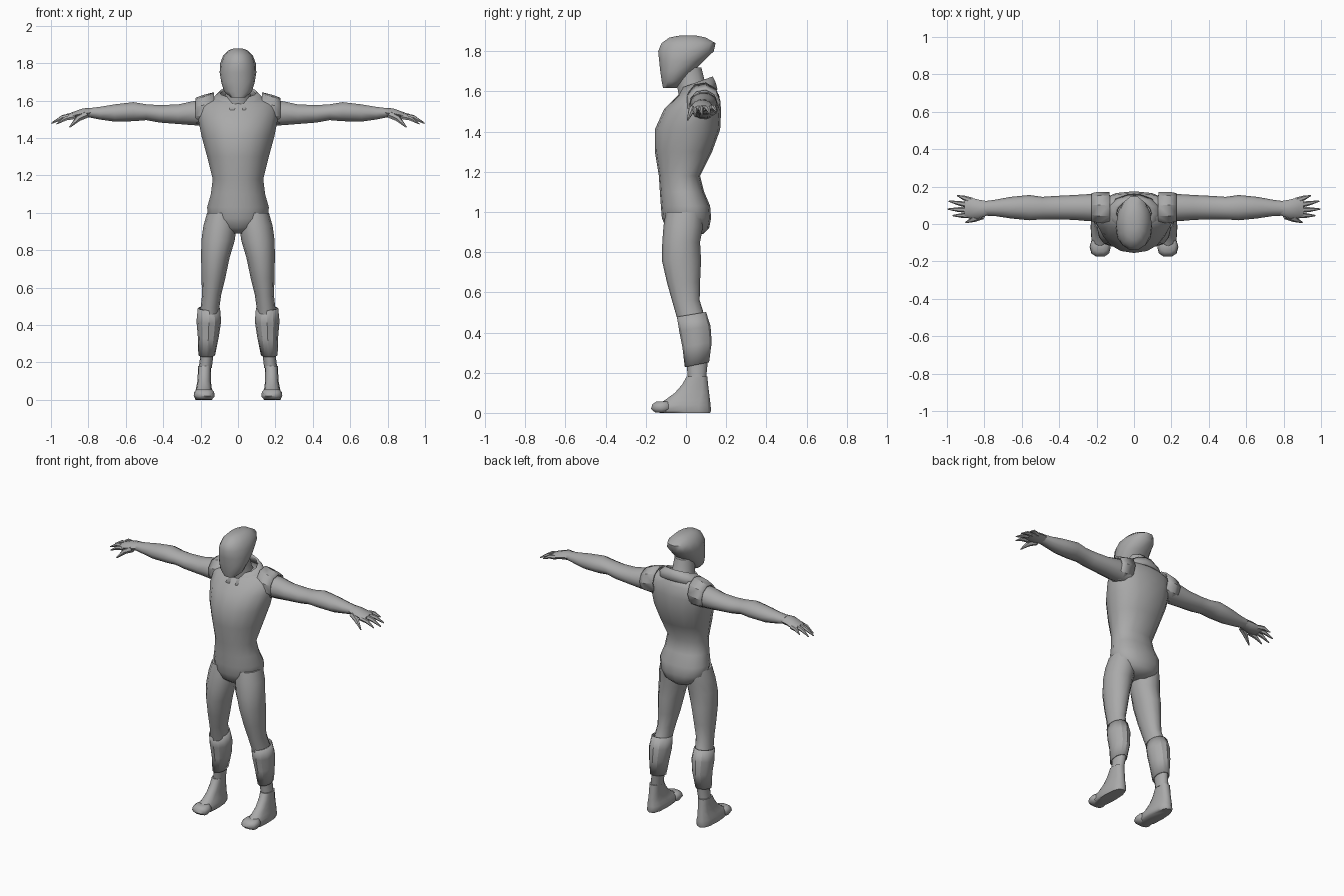
import bpy, bmesh, math
from mathutils import Vector

if "Cube" in bpy.data.objects:
    bpy.data.objects.remove(bpy.data.objects["Cube"])

grey = bpy.data.materials.new("clay_grey")
grey.use_nodes = True
tone = (0.4, 0.4, 0.4, 1)
grey.diffuse_color = tone
grey.node_tree.nodes["Principled BSDF"].inputs["Base Color"].default_value = tone


def loft(name, rings, axis="z", sides=12, power=1.0, taper=0.0, slant=0.0,
         caps=True, thick=0.0, angle=50, mirror=False):
    """Skin rings (position, low a, high a, low b, high b) stacked along an axis."""
    bm = bmesh.new()
    loops = []
    for t, a0, a1, b0, b1 in rings:
        loop = []
        for i in range(sides):
            ang = 2 * math.pi * i / sides
            c, s = math.cos(ang), math.sin(ang)
            c = math.copysign(abs(c) ** power, c)
            s = math.copysign(abs(s) ** power, s)
            c *= 1 - taper * max(0, -s)          # narrower towards the front
            a = (a0 + a1) / 2 + c * (a1 - a0) / 2
            b = (b0 + b1) / 2 + s * (b1 - b0) / 2
            h = t + slant * s
            loop.append(bm.verts.new((a, b, h) if axis == "z" else (h, a, b)))
        loops.append(loop)
    for lo, hi in zip(loops, loops[1:]):
        for i in range(sides):
            j = (i + 1) % sides
            bm.faces.new((lo[i], lo[j], hi[j], hi[i]))
    if caps:
        bm.faces.new(loops[0][::-1])
        bm.faces.new(loops[-1])
    bmesh.ops.recalc_face_normals(bm, faces=bm.faces)
    return finish(name, bm, thick, angle, mirror)


def finish(name, bm, thick=0.0, angle=50, mirror=False):
    mesh = bpy.data.meshes.new(name)
    bm.to_mesh(mesh)
    bm.free()
    obj = bpy.data.objects.new(name, mesh)
    bpy.context.collection.objects.link(obj)
    mesh.materials.append(grey)
    bpy.ops.object.select_all(action="DESELECT")
    obj.select_set(True)
    bpy.context.view_layer.objects.active = obj
    bpy.ops.object.shade_smooth_by_angle(angle=math.radians(angle))
    if thick:
        obj.modifiers.new("thickness", "SOLIDIFY").thickness = thick
    if mirror:
        obj.modifiers.new("mirror", "MIRROR")
    return obj


def finger(name, base, tip, radius):
    """Tapered, slightly arched digit ending in a point."""
    bm = bmesh.new()
    base, tip = Vector(base), Vector(tip)
    mid = (base + tip) / 2 + Vector((0, 0, radius * 0.6))
    side = (tip - base).cross(Vector((0, 0, 1))).normalized()
    up = side.cross(tip - base).normalized()
    loops = []
    for p, r in ((base, radius), (mid, radius * 0.8), (tip, radius * 0.2)):
        loops.append([bm.verts.new(p + r * (side * math.cos(k * math.pi / 3) +
                                            up * math.sin(k * math.pi / 3))) for k in range(6)])
    for lo, hi in zip(loops, loops[1:]):
        for i in range(6):
            j = (i + 1) % 6
            bm.faces.new((lo[i], lo[j], hi[j], hi[i]))
    bm.faces.new(loops[-1])
    bmesh.ops.recalc_face_normals(bm, faces=bm.faces)
    finish(name, bm, mirror=True)


def centred(rows):
    return [(z, -w, w, y0, y1) for z, w, y0, y1 in rows]


# Trunk from crotch to shoulders
loft("torso", centred([
    (.89, .06, -.06, .085), (.92, .125, -.1, .115), (.97, .16, -.12, .125), (1.03, .165, -.125, .12),
    (1.1, .145, -.13, .09), (1.18, .135, -.135, .07), (1.3, .165, -.155, .13),
    (1.41, .195, -.155, .17), (1.51, .215, -.11, .175), (1.58, .215, -.04, .165),
    (1.62, .13, .0, .14)]), sides=16, power=.85, taper=.2)

# Neck and visor-like head
loft("neck", centred([(1.58, .085, -.04, .13), (1.64, .065, -.05, .1), (1.72, .06, -.07, .08)]), sides=10)
loft("head", centred([
    (1.617, .04, -.115, -.045), (1.65, .075, -.122, -.01), (1.7, .09, -.13, .04),
    (1.75, .098, -.136, .09), (1.8, .095, -.142, .142), (1.84, .08, -.125, .15),
    (1.868, .052, -.085, .1), (1.878, .025, -.03, .05)]), sides=14, power=.95)

# Torn vest edges: collar and shoulder openings
loft("collar", centred([(1.58, .16, -.07, .16), (1.615, .135, -.035, .15), (1.645, .1, -.03, .135)]),
     slant=.03, sides=14, caps=False, thick=.012, angle=30)
loft("shoulder_flap", [(.13, .0, .17, 1.47, 1.645), (.19, .0, .172, 1.46, 1.63),
                       (.228, .01, .165, 1.47, 1.615)],
     axis="x", sides=9, caps=False, thick=.01, angle=30, mirror=True)

# Arms and hands
loft("arm", [
    (.14, .02, .16, 1.46, 1.6), (.24, .015, .16, 1.465, 1.6), (.32, .022, .155, 1.472, 1.582),
    (.42, .025, .15, 1.48, 1.578), (.49, .025, .145, 1.493, 1.582), (.56, .02, .155, 1.487, 1.594),
    (.66, .03, .145, 1.485, 1.582), (.74, .042, .13, 1.497, 1.568), (.8, .045, .122, 1.51, 1.56)],
    axis="x", sides=10, mirror=True)
loft("palm", [(.77, .05, .12, 1.512, 1.562), (.83, .03, .13, 1.505, 1.558),
              (.88, .032, .142, 1.5, 1.54), (.905, .04, .14, 1.505, 1.53)],
     axis="x", sides=8, mirror=True)
for n, base, tip in (("index", (.87, .046, 1.515), (.97, .045, 1.475)),
                     ("middle", (.88, .074, 1.52), (.997, .08, 1.478)),
                     ("ring", (.88, .1, 1.52), (.99, .122, 1.485)),
                     ("little", (.87, .126, 1.52), (.945, .152, 1.5))):
    finger(n + "_finger", base, tip, .016)
finger("thumb", (.81, .045, 1.525), (.9, .008, 1.458), .02)

# Legs
loft("leg", [
    (.17, .14, .21, .01, .1), (.25, .13, .2, .002, .108), (.35, .108, .207, -.012, .122),
    (.42, .095, .21, -.03, .12), (.49, .1, .2, -.05, .09), (.56, .09, .192, -.07, .068),
    (.65, .068, .195, -.095, .07), (.76, .045, .197, -.12, .075), (.85, .018, .196, -.118, .07),
    (.93, .006, .185, -.112, .085), (1.0, .01, .165, -.1, .09)], sides=12, mirror=True)

# Ragged wraps around the calves
loft("calf_wrap", [
    (.24, .122, .212, -.006, .115), (.34, .102, .215, -.018, .128), (.42, .09, .222, -.034, .122),
    (.49, .096, .215, -.045, .1)], slant=.012, sides=12, caps=False, thick=.008, angle=30, mirror=True)

# Feet with a rounded toe cap
loft("foot", [
    (.0, .14, .228, -.13, .12), (.012, .132, .232, -.16, .125), (.04, .132, .23, -.155, .122),
    (.06, .14, .225, -.11, .12), (.1, .145, .217, -.055, .115), (.14, .145, .215, -.02, .11),
    (.18, .143, .213, .003, .106)], sides=12, power=.8, angle=60, mirror=True)
loft("toe_cap", [
    (.002, .138, .225, -.155, -.09), (.02, .124, .237, -.176, -.07), (.042, .128, .234, -.17, -.07),
    (.056, .142, .22, -.15, -.08)], sides=10, power=.8, angle=60, mirror=True)
